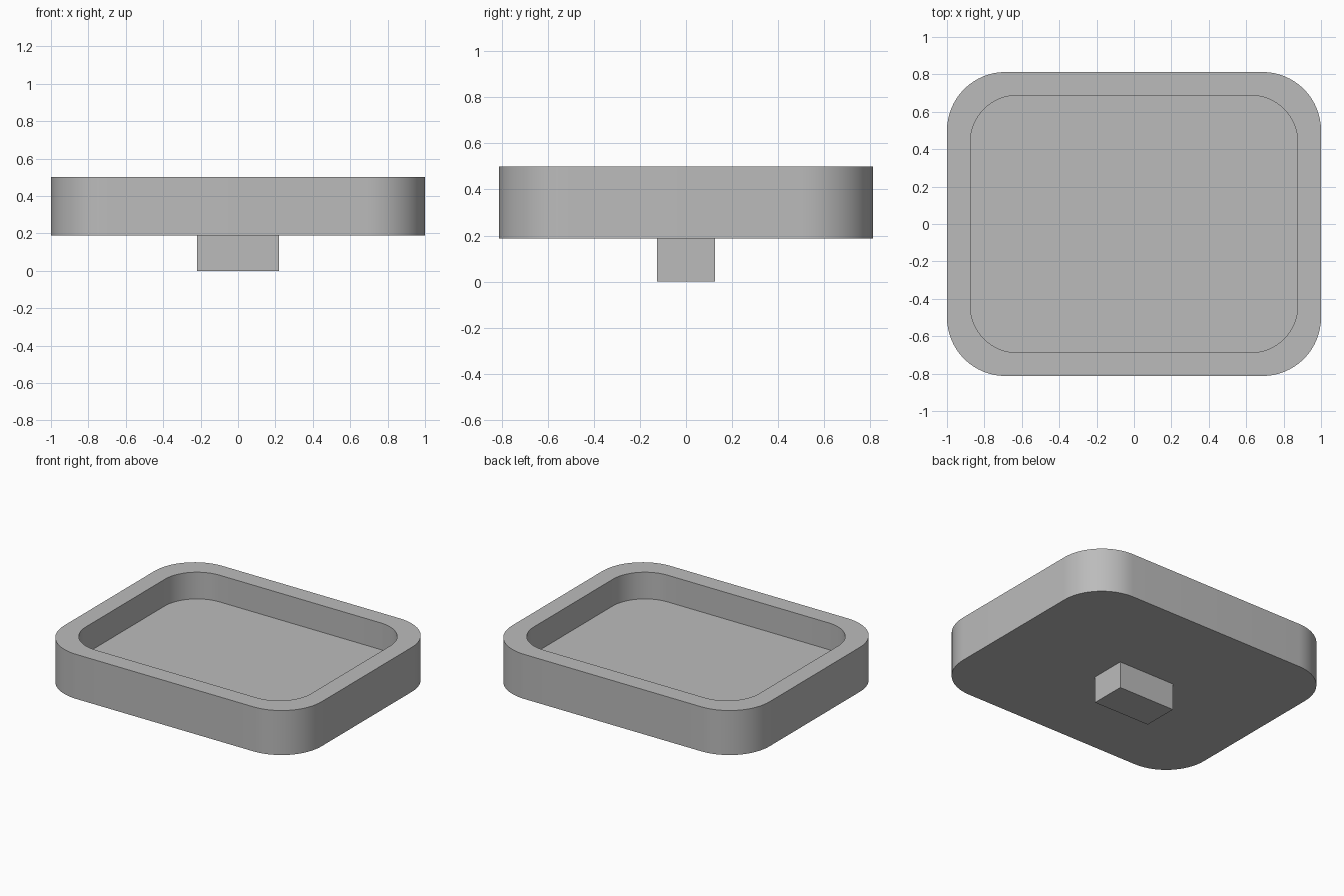
import bpy, bmesh
from math import cos, sin, pi, radians

cube = bpy.data.objects.get("Cube")
if cube:
    bpy.data.objects.remove(cube)

# Single plain grey
GREY = (0.5, 0.5, 0.5, 1)
grey = bpy.data.materials.new("plain grey")
grey.use_nodes = True
grey.diffuse_color = GREY
grey.node_tree.nodes["Principled BSDF"].inputs["Base Color"].default_value = GREY

CORNER_STEPS = 16
BASE_Z, FLOOR_Z, RIM_Z = 0.1875, 0.3125, 0.5
OUTER = (1.0, 0.8125, 0.3125)      # half width, half depth, corner radius
INNER = (0.875, 0.6875, 0.25)


def rounded_ring(bm, shape, z):
    """Counter-clockwise loop of vertices around a rounded rectangle."""
    hx, hy, r = shape
    ring = []
    for quarter, (sx, sy) in enumerate(((1, 1), (-1, 1), (-1, -1), (1, -1))):
        for step in range(CORNER_STEPS + 1):
            a = (quarter + step / CORNER_STEPS) * pi / 2
            ring.append(bm.verts.new((sx * (hx - r) + r * cos(a),
                                      sy * (hy - r) + r * sin(a), z)))
    return ring


def finish(name, bm):
    bmesh.ops.recalc_face_normals(bm, faces=bm.faces)
    mesh = bpy.data.meshes.new(name)
    bm.to_mesh(mesh)
    bm.free()
    mesh.materials.append(grey)
    obj = bpy.data.objects.new(name, mesh)
    bpy.context.collection.objects.link(obj)
    bpy.ops.object.select_all(action="DESELECT")
    obj.select_set(True)
    bpy.context.view_layer.objects.active = obj
    bpy.ops.object.shade_smooth_by_angle(angle=radians(30))
    return obj


# Tray: underside, outer wall, rim, inner wall and floor
bm = bmesh.new()
rings = [rounded_ring(bm, shape, z) for shape, z in
         ((OUTER, BASE_Z), (OUTER, RIM_Z), (INNER, RIM_Z), (INNER, FLOOR_Z))]
for low, high in zip(rings, rings[1:]):
    for i in range(len(low)):
        j = (i + 1) % len(low)
        bm.faces.new((low[i], low[j], high[j], high[i]))
bm.faces.new(rings[0][::-1])
bm.faces.new(rings[-1])
finish("tray", bm)

# Rectangular peg under the tray
bm = bmesh.new()
bmesh.ops.create_cube(bm, size=1)
bmesh.ops.scale(bm, verts=bm.verts, vec=(0.4375, 0.25, BASE_Z))
bmesh.ops.translate(bm, verts=bm.verts, vec=(0, 0, BASE_Z / 2))
finish("peg", bm)
